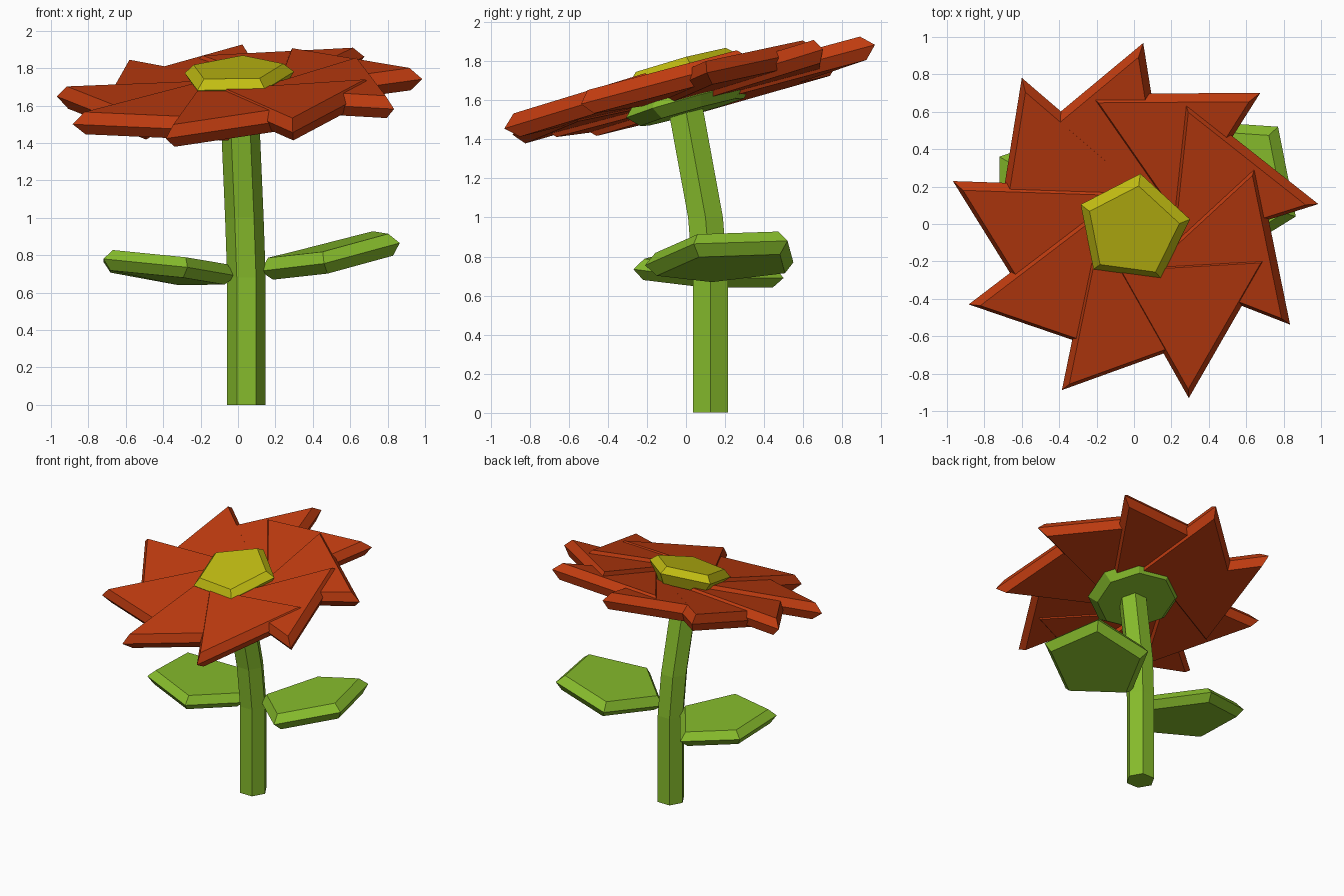
import bpy
from math import cos, sin, radians, tau
from mathutils import Vector

if "Cube" in bpy.data.objects:
    bpy.data.objects.remove(bpy.data.objects["Cube"])


def material(name, rgb):
    m = bpy.data.materials.new(name)
    m.diffuse_color = (*rgb, 1)
    m.use_nodes = True
    m.node_tree.nodes["Principled BSDF"].inputs["Base Color"].default_value = m.diffuse_color
    return m


RED = material("petal_red", (0.53, 0.045, 0.005))
YELLOW = material("centre_yellow", (0.53, 0.5, 0.006))
GREEN = material("leaf_green", (0.24, 0.5, 0.025))


def loft(name, rings, mat):
    """Closed solid through rings of equal vertex count."""
    n = len(rings[0])
    faces = [list(range(n))[::-1], [(len(rings) - 1) * n + i for i in range(n)]]
    for r in range(len(rings) - 1):
        for i in range(n):
            a, b = r * n + i, r * n + (i + 1) % n
            faces.append([a, b, b + n, a + n])
    me = bpy.data.meshes.new(name)
    me.from_pydata([v for ring in rings for v in ring], [], faces)
    me.materials.append(mat)
    ob = bpy.data.objects.new(name, me)
    bpy.context.collection.objects.link(ob)
    return ob


def slab(name, pts, half, inset, mat):
    """Thick plate whose rim comes to a ridge halfway up."""
    pts = [Vector(p) for p in pts]
    n = len(pts)
    up = sum((pts[i - 1].cross(pts[i]) for i in range(n)), Vector()).normalized()
    inner = []
    for i in range(n):
        a = up.cross(pts[i] - pts[i - 1]).normalized()
        b = up.cross(pts[(i + 1) % n] - pts[i]).normalized()
        inner.append(pts[i] + (a + b) / (1 + a.dot(b)) * inset)
    return loft(name, [[p - up * half for p in inner], pts,
                       [p + up * half for p in inner]], mat)


# Tilted frame of the flower head
UP = Vector((-0.05, -0.277, 1)).normalized()
AX = Vector((1, 0, 0.05)).normalized()
AY = UP.cross(AX)
HEAD = Vector((0, 0, 1.655))


def head(x, y, h):
    return HEAD + AX * x + AY * y + UP * h


# Petals: overlapping skewed triangles, stacked highest at the front
for k in range(9):
    ang = radians(6.5 + 40 * k)
    lift = 0.042 * cos(ang + radians(74))
    tri = [(0.16, -0.17), (0.995, 0), (0.355, 0.665)]
    slab(f"petal_{k + 1}", [head(x * cos(ang) - y * sin(ang),
                                 x * sin(ang) + y * cos(ang), lift)
                            for x, y in tri], 0.062, 0.032, RED)


def disc(name, sides, start, rings, mat):
    loft(name, [[head(r * cos(radians(start) + tau * i / sides),
                      r * sin(radians(start) + tau * i / sides), h)
                 for i in range(sides)] for r, h in rings], mat)


# Flower centre and the green cup below it
disc("flower_centre", 5, 82, [(0.24, 0.0), (0.31, 0.1), (0.255, 0.15)], YELLOW)
disc("calyx", 8, 10, [(0.28, -0.12), (0.34, -0.06), (0.28, 0.0)], GREEN)

# Bent hexagonal stem
path = [(0.045, 0.125, 0), (0.045, 0.125, 0.68), (0.034, 0.1, 1.0), (0.008, -0.01, 1.6)]
loft("stem", [[(x + 0.103 * cos(tau * i / 6), y + 0.103 * sin(tau * i / 6), z)
               for i in range(6)] for x, y, z in path], GREEN)

# Two five-sided leaves
slab("right_leaf", [(0.12, 0.12, 0.715), (0.46, -0.21, 0.755), (0.865, 0.04, 0.865),
                    (0.77, 0.52, 0.88), (0.33, 0.55, 0.77)], 0.06, 0.045, GREEN)
slab("left_leaf", [(-0.01, 0.09, 0.69), (-0.3, 0.5, 0.69), (-0.72, 0.36, 0.765),
                   (-0.72, -0.1, 0.78), (-0.27, -0.27, 0.735)], 0.055, 0.045, GREEN)
